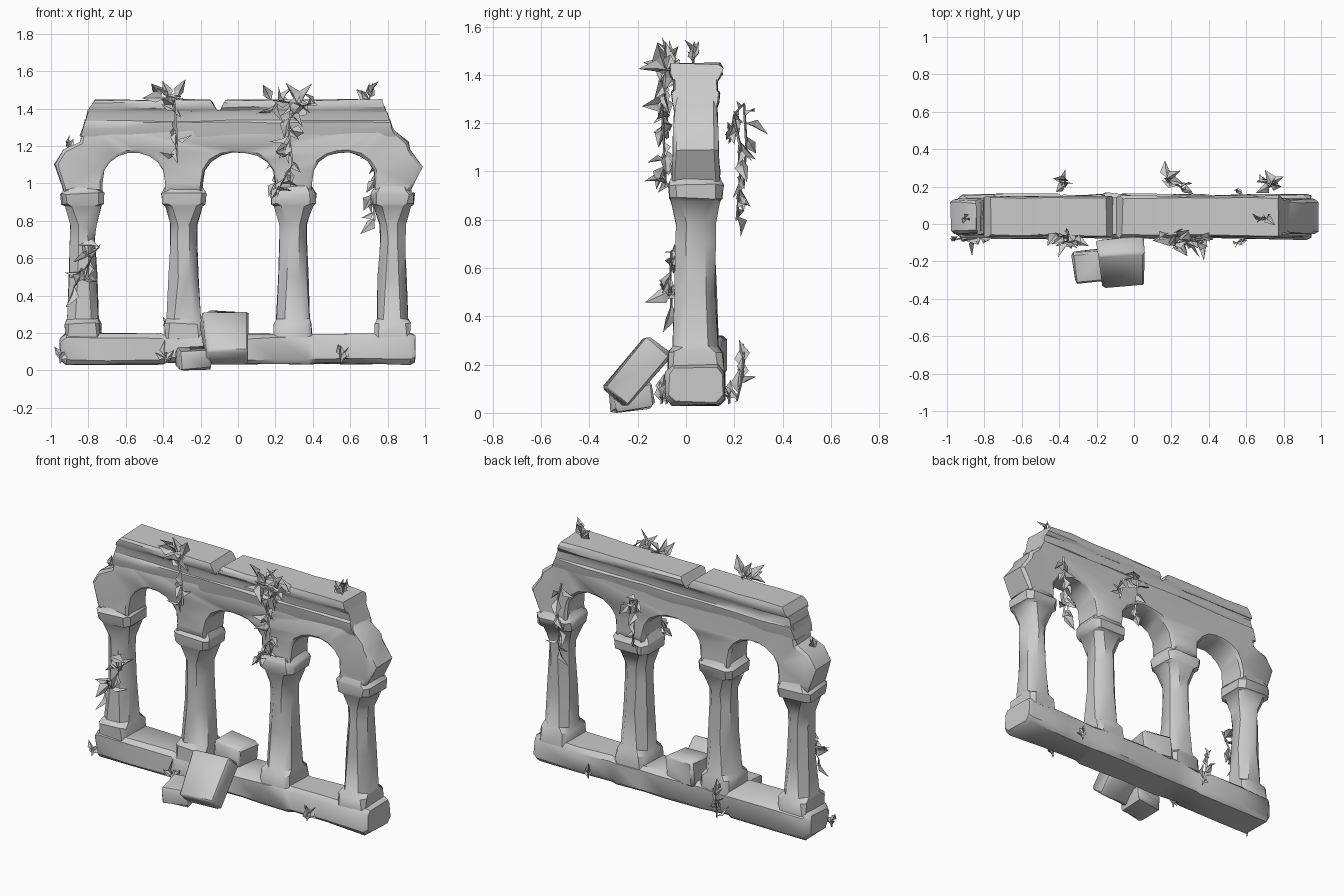
import bpy, bmesh, math, random
from mathutils import Vector, Matrix

if "Cube" in bpy.data.objects:
    bpy.data.objects.remove(bpy.data.objects["Cube"])

random.seed(4)
CY = 0.04  # centre line of the arcade in y

stone = bpy.data.materials.new("stone_grey")
stone.diffuse_color = (0.6, 0.6, 0.6, 1)
stone.use_nodes = True
stone.node_tree.nodes["Principled BSDF"].inputs["Base Color"].default_value = stone.diffuse_color


def finish(name, bm, smooth_angle=40, jitter=0.0):
    for v in bm.verts:
        v.co += Vector([random.uniform(-jitter, jitter) for _ in range(3)])
    if smooth_angle:
        bmesh.ops.recalc_face_normals(bm, faces=bm.faces)
    me = bpy.data.meshes.new(name)
    bm.to_mesh(me)
    bm.free()
    me.materials.append(stone)
    if smooth_angle:
        me.shade_smooth()
        me.set_sharp_from_angle(angle=math.radians(smooth_angle))
    ob = bpy.data.objects.new(name, me)
    bpy.context.collection.objects.link(ob)
    return ob


def loft(name, rings, jitter=0.006, smooth_angle=40):
    """Skin a list of equal-length point rings and cap both ends."""
    bm = bmesh.new()
    rows = [[bm.verts.new(p) for p in ring] for ring in rings]
    n = len(rows[0])
    for a, b in zip(rows, rows[1:]):
        for i in range(n):
            bm.faces.new((a[i], a[(i + 1) % n], b[(i + 1) % n], b[i]))
    bm.faces.new(rows[0])
    bm.faces.new(rows[-1])
    return finish(name, bm, smooth_angle, jitter)


def octagon(hx, hy, c):
    """Rectangle with chamfered corners, as 2D points."""
    return [(hx, -hy + c), (hx, hy - c), (hx - c, hy), (-hx + c, hy),
            (-hx, hy - c), (-hx, -hy + c), (-hx + c, -hy), (hx - c, -hy)]


# Base plinth, a worn beam along x
stations = [(-0.95, .09, .06), (-0.92, .118, .082), (-0.7, .122, .085), (-0.41, .12, .08),
            (-0.38, .11, .074), (-0.2, .12, .084), (0.05, .12, .08), (0.2, .118, .083),
            (0.38, .12, .08), (0.42, .112, .076), (0.65, .12, .08), (0.92, .122, .082), (0.945, .11, .07)]
loft("base_plinth", [[(x, CY + a, 0.115 + b) for a, b in octagon(hy, hz, 0.025)]
                     for x, hy, hz in stations], 0.005)

# Four columns with foot block, tapering shaft and flared capital
profile = [(0.17, .10, .115, .02), (0.25, .10, .112, .025), (0.275, .088, .092, .04),
           (0.5, .079, .084, .045), (0.70, .071, .08, .042), (0.78, .073, .08, .042),
           (0.88, .103, .10, .04), (0.89, .117, .108, .03), (0.945, .123, .113, .03),
           (0.955, .112, .105, .03), (1.0, .09, .09, .03)]
for i, x in enumerate((-0.83, -0.29, 0.295, 0.825)):
    w = 0.95 if i in (0, 3) else 1
    loft(f"column_{i + 1}", [[(x + a, CY + b, z) for a, b in octagon(hx * w, hy, c)]
                             for z, hx, hy, c in profile], 0.005)


# Arch wall: one outline with three arch openings, extruded through the wall
def arch(x0, x1, spring=1.0, rise=0.165, n=9):
    c, r = (x0 + x1) / 2, (x1 - x0) / 2
    pts = [(x0, 0.95)]
    for k in range(n + 1):
        t = math.pi * k / n
        pts.append((c - r * math.cos(t), spring + rise * max(0, math.sin(t)) ** 0.8))
    return pts + [(x1, 0.95)]


outline = [(-0.93, 0.95), *arch(-0.725, -0.39), *arch(-0.19, 0.2), *arch(0.395, 0.735),
           (0.915, 0.95), (0.94, 1.0), (0.985, 1.09), (0.92, 1.18), (0.91, 1.22),
           (0.84, 1.28), (0.80, 1.34), (-0.82, 1.34), (-0.845, 1.22), (-0.93, 1.18),
           (-0.98, 1.10), (-0.94, 0.985)]
bm = bmesh.new()
front = bm.faces.new([bm.verts.new((x, -1, z)) for x, z in outline])
ext = bmesh.ops.extrude_face_region(bm, geom=[front], use_keep_orig=True)
for v in ext["geom"]:
    if isinstance(v, bmesh.types.BMVert):
        v.co.y = 1
for v in bm.verts:  # thicker at the springing, thinner under the cornice
    z = v.co.z
    half = 0.098 if z < 1.03 else 0.092 if z < 1.2 else 0.086
    v.co.y = CY + half * v.co.y
rim = [e for e in bm.edges if abs(e.verts[0].co.y - e.verts[1].co.y) < 0.05]
bmesh.ops.bevel(bm, geom=rim, offset=0.014, segments=1, affect='EDGES')
bmesh.ops.triangulate(bm, faces=[f for f in bm.faces if len(f.verts) > 4])
finish("arch_wall", bm, 40, 0.003)


# Cornice: a yz profile swept along x with slanted broken ends
def cornice(name, prof, left, right, n, jitter):
    z0, z1 = prof[0][1], max(z for _, z in prof)
    full = [(CY + s * h, z) for s, row in ((-1, prof), (1, prof[::-1])) for h, z in row]
    rings = []
    for k in range(n + 1):
        t = k / n
        ring = []
        for y, z in full:
            u = (z - z0) / (z1 - z0)
            a = left[0] + (left[1] - left[0]) * u
            b = right[0] + (right[1] - right[0]) * u
            ring.append((a + (b - a) * t, y, z))
        rings.append(ring)
    loft(name, rings, jitter, 30)


cornice("cornice_lower", [(.085, 1.25), (.094, 1.29), (.098, 1.325), (.09, 1.335), (.09, 1.375), (.1, 1.392)],
        (-0.845, -0.80), (0.84, 0.79), 8, 0.005)
slab = [(.098, 1.385), (.108, 1.405), (.11, 1.43), (.1, 1.447)]
cornice("cornice_slab_left", slab, (-0.805, -0.765), (-0.11, -0.145), 4, 0.004)
cornice("cornice_slab_right", slab, (-0.10, -0.065), (0.795, 0.77), 5, 0.006)


# Loose stones
def rock(name, loc, size, rot, jitter=0.012):
    bm = bmesh.new()
    bmesh.ops.create_cube(bm, size=1)
    bmesh.ops.scale(bm, vec=size, verts=bm.verts)
    bmesh.ops.bevel(bm, geom=bm.edges[:], offset=0.014, segments=1, affect='EDGES')
    for v in bm.verts:  # slight irregular taper
        v.co.x *= 1 + 0.5 * v.co.y
    ob = finish(name, bm, 45, jitter * 0.4)
    ob.location = loc
    ob.rotation_euler = [math.radians(a) for a in rot]


rock("fallen_block", (-0.065, -0.205, 0.172), (0.24, 0.285, 0.125), (50, 0, 4))
rock("fallen_stone_small", (-0.235, -0.225, 0.062), (0.18, 0.17, 0.105), (8, -4, 6))
rock("stone_on_plinth", (-0.07, 0.075, 0.235), (0.2, 0.17, 0.16), (0, 3, -6))


# Ivy: thin three-sided stem with folded pointed leaves
def leaf(bm, base, d, length, width):
    d = d.normalized()
    side = d.cross(Vector([random.uniform(-1, 1) for _ in range(3)])).normalized()
    nrm = d.cross(side)
    mid = base + d * length * 0.4
    b, m, t = (bm.verts.new(p) for p in (base, mid, base + d * length - nrm * length * 0.15))
    for s in (-1, 1):
        w = bm.verts.new(mid + side * s * width / 2 + nrm * width * 0.3)
        bm.faces.new((b, w, m))
        bm.faces.new((m, w, t))


def ivy(name, path, count, size, bias, spread=0.8):
    bm = bmesh.new()
    pts = [Vector(p) for p in path]
    tri = [Vector((math.cos(a), math.sin(a), math.sin(a + 1))) * 0.006 for a in (0, 2.1, 4.2)]
    rows = [[bm.verts.new(p + o) for o in tri] for p in pts]
    for a, b in zip(rows, rows[1:]):
        for i in range(3):
            bm.faces.new((a[i], a[(i + 1) % 3], b[(i + 1) % 3], b[i]))
    for k in range(count):
        f = (k + 0.5) / count * (len(pts) - 1)
        i = int(f)
        p = pts[i].lerp(pts[i + 1], f - i)
        d = Vector(bias) + Vector((random.uniform(-1, 1), random.uniform(-.5, .5), random.uniform(-1, 1))) * spread
        s = size * random.uniform(0.75, 1.2)
        leaf(bm, p, d, s, s * 0.55)
    finish(name, bm, 0)


# Front hanging ivy
ivy("ivy_left_column", [(-0.74, -0.06, 0.67), (-0.8, -0.065, 0.57), (-0.88, -0.06, 0.44)], 13, 0.11, (-0.3, -0.15, -0.2))
ivy("ivy_front_left", [(-0.36, -0.03, 1.46), (-0.34, -0.1, 1.42), (-0.33, -0.085, 1.28), (-0.33, -0.075, 1.14)],
    11, 0.095, (0, -0.2, -0.3), 0.6)
ivy("ivy_top_left", [(-0.42, -0.05, 1.455), (-0.3, -0.1, 1.45)], 7, 0.10, (0, -0.2, 0.4))
ivy("ivy_top_middle", [(0.17, -0.05, 1.44), (0.28, -0.09, 1.43), (0.42, -0.08, 1.42)], 15, 0.12, (0, -0.15, 0.1))
ivy("ivy_front_middle", [(0.28, -0.08, 1.43), (0.27, -0.1, 1.28), (0.29, -0.09, 1.1), (0.2, -0.085, 0.94)],
    20, 0.10, (0, -0.1, -0.4), 0.6)
# Sprigs on the top and the left shoulder
ivy("ivy_top_right", [(0.7, 0.03, 1.44), (0.705, 0.03, 1.48)], 6, 0.085, (0, 0, 0.9), 0.7)
ivy("ivy_left_shoulder", [(-0.9, 0.03, 1.17), (-0.905, 0.03, 1.2)], 4, 0.07, (-0.1, 0, 0.7), 0.5)
# Back ivy, hanging clear of the wall
ivy("ivy_back_right", [(0.72, 0.2, 1.22), (0.74, 0.23, 1.08), (0.72, 0.22, 0.92), (0.73, 0.21, 0.8)],
    12, 0.095, (0, 0.05, -0.5), 0.5)
ivy("ivy_back_middle", [(0.26, 0.18, 1.12), (0.25, 0.2, 1.24), (0.17, 0.24, 1.28), (0.19, 0.25, 1.12), (0.2, 0.24, 0.98)],
    12, 0.09, (0, 0.1, -0.4), 0.5)
# Sprigs at the foot
ivy("ivy_back_foot", [(-0.36, 0.21, 0.05), (-0.37, 0.23, 0.13), (-0.37, 0.24, 0.22)], 8, 0.09, (0, 0.1, 0.5), 0.5)
for n, x, y in (("left", -0.95, -0.08), ("middle", -0.39, -0.1), ("right", 0.55, -0.1), ("back", 0.55, 0.18)):
    ivy(f"ivy_foot_{n}", [(x, y, 0.04), (x, y, 0.08)], 4, 0.075, (0, 0, 0.7), 0.6)
